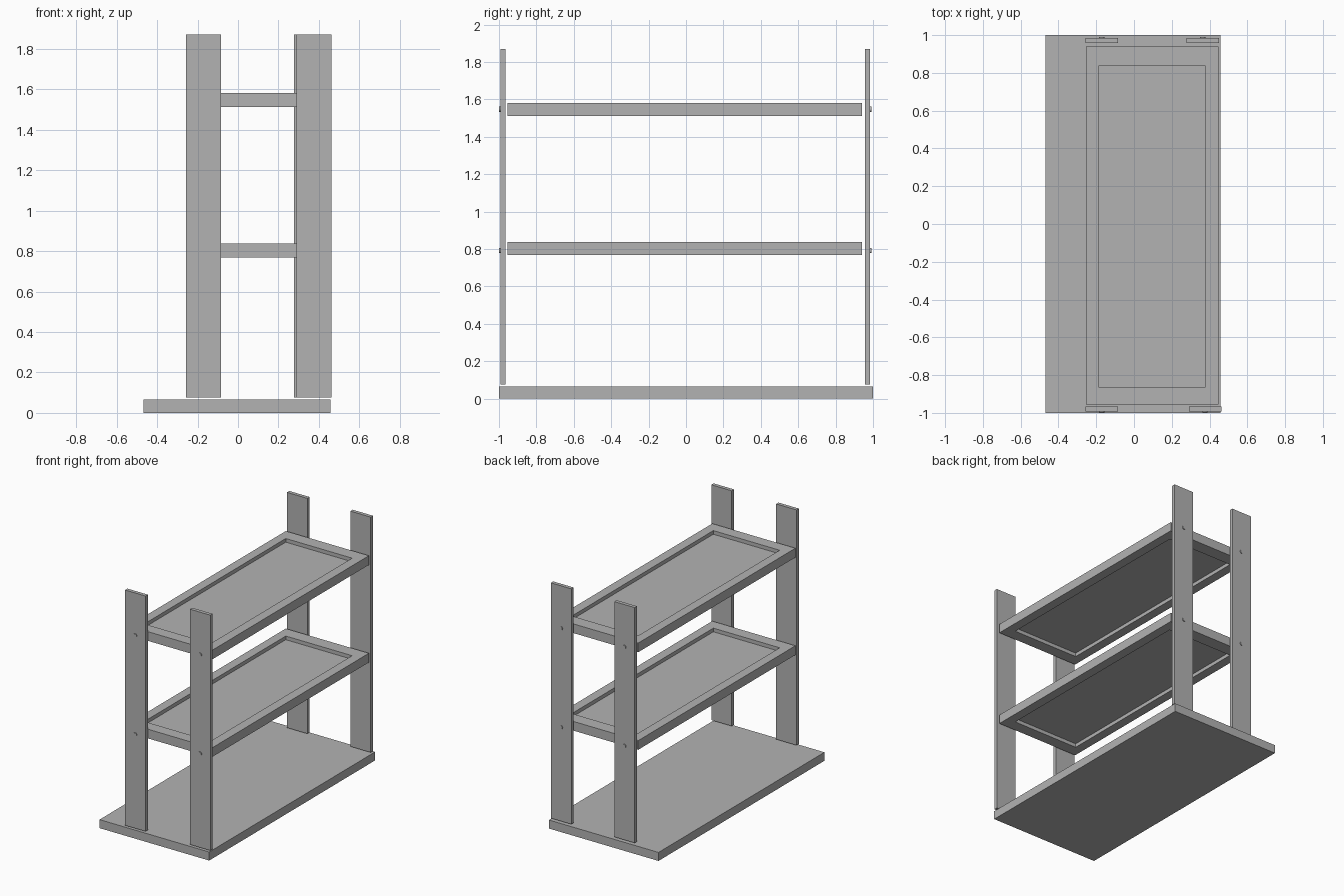
import bpy, bmesh, math
from mathutils import Matrix

if "Cube" in bpy.data.objects:
    bpy.data.objects.remove(bpy.data.objects["Cube"])

grey = bpy.data.materials.new("plain grey")
grey.diffuse_color = (0.45, 0.45, 0.45, 1)
grey.use_nodes = True
grey.node_tree.nodes["Principled BSDF"].inputs["Base Color"].default_value = grey.diffuse_color


def finish(name, bm):
    bmesh.ops.recalc_face_normals(bm, faces=bm.faces)
    me = bpy.data.meshes.new(name)
    bm.to_mesh(me)
    bm.free()
    me.materials.append(grey)
    ob = bpy.data.objects.new(name, me)
    bpy.context.collection.objects.link(ob)
    return ob


def box(name, x0, x1, y0, y1, z0, z1):
    bm = bmesh.new()
    m = Matrix.Translation(((x0 + x1) / 2, (y0 + y1) / 2, (z0 + z1) / 2))
    m = m @ Matrix.Diagonal((x1 - x0, y1 - y0, z1 - z0, 1))
    bmesh.ops.create_cube(bm, size=1, matrix=m)
    return finish(name, bm)


def tray(name, z0, z1, depth):
    """Framed shelf: rim with a panel recessed from both faces."""
    outer = (-0.255, 0.447, -0.955, 0.94)
    inner = (-0.185, 0.375, -0.865, 0.84)
    bm = bmesh.new()

    def ring(r, z):
        x0, x1, y0, y1 = r
        return [bm.verts.new((x, y, z)) for x, y in
                ((x0, y0), (x1, y0), (x1, y1), (x0, y1))]

    rings = [ring(inner, z0 + depth), ring(inner, z0), ring(outer, z0),
             ring(outer, z1), ring(inner, z1), ring(inner, z1 - depth)]
    for a, b in zip(rings, rings[1:]):
        for i in range(4):
            j = (i + 1) % 4
            bm.faces.new((a[i], a[j], b[j], b[i]))
    bm.faces.new(rings[0])
    bm.faces.new(rings[-1])
    return finish(name, bm)


def screw(name, x, y, z):
    bm = bmesh.new()
    m = Matrix.Translation((x, y, z)) @ Matrix.Rotation(math.pi / 2, 4, 'X')
    bmesh.ops.create_cone(bm, cap_ends=True, segments=12, radius1=0.014,
                          radius2=0.014, depth=0.012, matrix=m)
    return finish(name, bm)


# Base board and the two framed shelves
box("base_board", -0.468, 0.457, -1, 1, 0, 0.065)
tray("lower_shelf", 0.768, 0.838, 0.028)
tray("upper_shelf", 1.512, 1.582, 0.028)

# Four upright posts, each with two screw heads on its outer face
posts = {
    "front_left_post": (-0.257, -0.085, -0.993, -0.965),
    "front_right_post": (0.290, 0.462, -0.993, -0.965),
    "back_left_post": (-0.257, -0.085, 0.957, 0.985),
    "back_right_post": (0.278, 0.450, 0.957, 0.985),
}
for name, (x0, x1, y0, y1) in posts.items():
    box(name, x0, x1, y0, y1, 0.075, 1.87)
    face = y0 if y0 < 0 else y1
    for level, z in (("lower", 0.792), ("upper", 1.547)):
        screw(f"{name}_{level}_screw", (x0 + x1) / 2, face, z)
